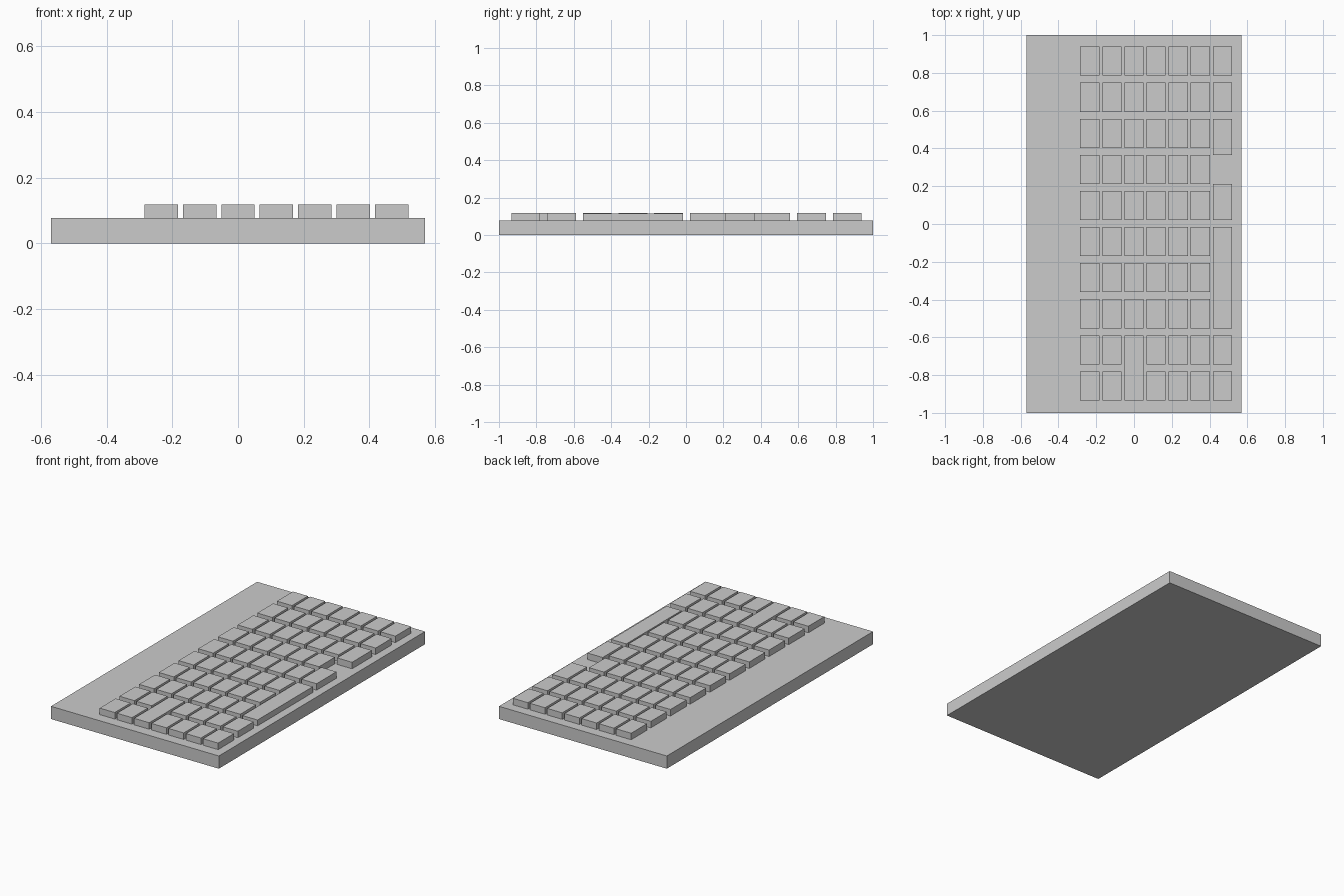
import bpy

if "Cube" in bpy.data.objects:
    bpy.data.objects.remove(bpy.data.objects["Cube"])

BASE_TOP = 0.078
KEY_TOP = 0.118
KEY_W, KEY_L = 0.102, 0.154
COL_X = [-0.234 + 0.117 * i for i in range(7)]
ROW_Y = [0.862 - 0.191 * i for i in range(10)]


def box(name, x0, x1, y0, y1, z0, z1):
    bpy.ops.mesh.primitive_cube_add(
        size=1, location=((x0 + x1) / 2, (y0 + y1) / 2, (z0 + z1) / 2))
    ob = bpy.context.object
    ob.name = name
    ob.scale = (x1 - x0, y1 - y0, z1 - z0)
    bpy.ops.object.transform_apply(location=False, rotation=False, scale=True)
    return ob


def key(name, col, y0, y1, top=KEY_TOP):
    x = COL_X[col]
    return box(name, x - KEY_W / 2, x + KEY_W / 2, y0, y1, BASE_TOP, top)


# Case slab
box("case", -0.57, 0.57, -1, 1, 0, BASE_TOP)

# Regular keys, skipping the slots taken by the larger ones
special = {(6, r) for r in range(2, 8)} | {(2, 8), (2, 9)}
for c in range(7):
    for r, y in enumerate(ROW_Y):
        if (c, r) not in special:
            key(f"key_{c + 1}_{r + 1}", c, y - KEY_L / 2, y + KEY_L / 2)

# Larger keys: two wide bottom keys, space bar, double key
key("wide_key_upper", 6, 0.365, 0.557)
key("wide_key_middle", 6, 0.021, 0.213)
key("space_bar", 6, -0.552, -0.016, 0.114)
key("double_key", 2, -0.934, -0.589)
